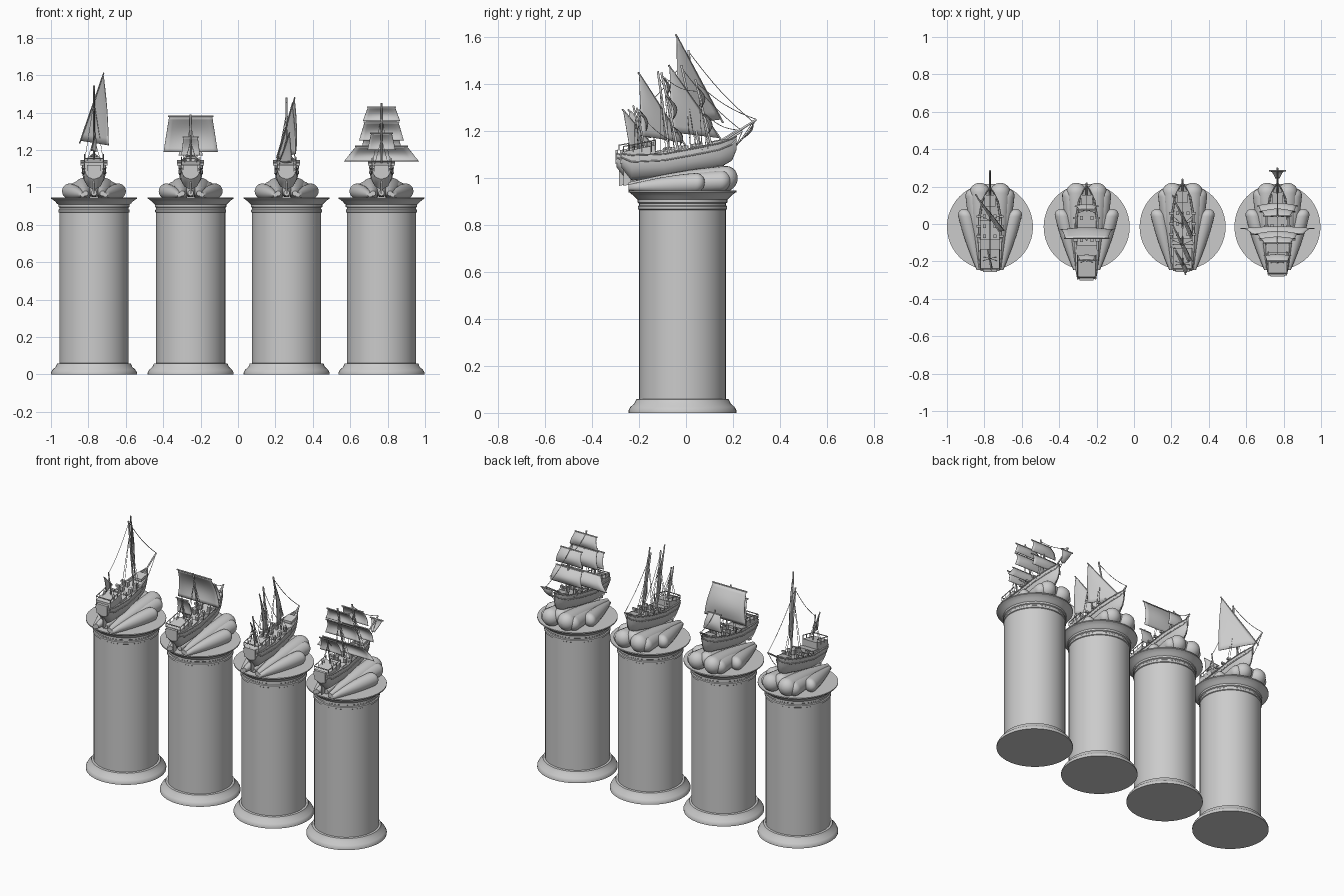
import bpy, bmesh
from math import sin, cos, pi, sqrt
from mathutils import Vector as V

if "Cube" in bpy.data.objects:
    bpy.data.objects.remove(bpy.data.objects["Cube"])

CY = -0.015  # pedestal axis in y


def finish(name, bm, angle=0.6, thick=0):
    bmesh.ops.remove_doubles(bm, verts=bm.verts, dist=1e-5)
    bmesh.ops.recalc_face_normals(bm, faces=bm.faces)
    me = bpy.data.meshes.new(name)
    bm.to_mesh(me)
    bm.free()
    ob = bpy.data.objects.new(name, me)
    bpy.context.collection.objects.link(ob)
    if thick:
        m = ob.modifiers.new("thickness", 'SOLIDIFY')
        m.thickness, m.offset = thick, 0
    bpy.ops.object.select_all(action='DESELECT')
    bpy.context.view_layer.objects.active = ob
    ob.select_set(True)
    bpy.ops.object.shade_smooth_by_angle(angle=angle)
    return ob


def loft(name, rings, closed=True, caps=True, thick=0, angle=0.6):
    bm = bmesh.new()
    rows = [[bm.verts.new(p) for p in r] for r in rings]
    n = len(rows[0])
    for a, b in zip(rows, rows[1:]):
        for i in range(n if closed else n - 1):
            j = (i + 1) % n
            bm.faces.new((a[i], a[j], b[j], b[i]))
    if caps:
        bm.faces.new(rows[0])
        bm.faces.new(rows[-1])
    return finish(name, bm, angle, thick)


def box(name, c, s, pitch=0.2):
    # box sheared to follow the pitched deck
    bm = bmesh.new()
    bmesh.ops.create_cube(bm, size=1)
    for v in bm.verts:
        x, y, z = v.co.x * s[0], v.co.y * s[1], v.co.z * s[2]
        v.co = V((c[0] + x, c[1] + y, c[2] + z + y * pitch))
    return finish(name, bm, 0.3)


def rods(name, paths, r):
    cu = bpy.data.curves.new(name, 'CURVE')
    cu.dimensions, cu.bevel_depth, cu.bevel_resolution = '3D', r, 1
    cu.use_fill_caps = True
    for p in paths:
        sp = cu.splines.new('POLY')
        sp.points.add(len(p) - 1)
        for q, co in zip(sp.points, p):
            q.co = (*co, 1)
    bpy.context.collection.objects.link(bpy.data.objects.new(name, cu))


def rope(a, b, sag=0.02):
    a, b = V(a), V(b)
    return [a.lerp(b, i / 8) - V((0, 0, sag * sin(pi * i / 8))) for i in range(9)]


def sail(name, tl, tr, br, bl, bulge):
    tl, tr, br, bl, bulge = map(V, (tl, tr, br, bl, bulge))
    N = 10
    rows = []
    for j in range(N + 1):
        v = j / N
        rows.append([tl.lerp(tr, i / N).lerp(bl.lerp(br, i / N), v)
                     + bulge * (sin(pi * i / N) * .5 + .5) * sin(pi * v) for i in range(N + 1)])
    loft(name, rows, closed=False, caps=False, thick=0.003)


def square_sail(name, x, y, zt, zb, wt, wb, dy=0.03, bulge=0.03):
    sail(name, (x - wt, y, zt), (x + wt, y, zt), (x + wb, y + dy, zb), (x - wb, y + dy, zb), (0, bulge, 0))
    rods(name + "_yard", [[(x - wt - .006, y, zt), (x + wt + .006, y, zt)]], 0.004)


def lateen(name, x, A, B, C, bulge=0.012):
    A, B, C = [V((x + p[0], p[1], p[2])) for p in (A, B, C)]
    sail(name, A, A, C, B, (bulge, 0, 0))
    rods(name + "_yard", [[A + (A - B) * .02, B + (B - A) * .04]], 0.004)


def pedestal(x):
    prof = [(.23, 0), (.23, .01), (.222, .025), (.205, .04), (.197, .058), (.185, .06), (.185, .865),
            (.19, .868), (.19, .88), (.185, .884), (.185, .892), (.191, .896), (.191, .908),
            (.198, .914), (.208, .925), (.225, .938), (.23, .94), (.23, .947)]
    loft("pedestal", [[(x + r * cos(2*pi*i/48), CY + r * sin(2*pi*i/48), z) for i in range(48)]
                      for r, z in prof])


def wave(x, a, b, r0, r1):
    # teardrop from thin front end a to fat rounded back end b
    a, b = V(a), V(b)
    L = (b - a).length
    te = 1 - r1 / L
    prof = [(0, .001)] + [(te * t / 8, r0 + (r1 - r0) * sin(t / 8 * pi / 2)) for t in range(9)]
    prof += [(te + (1 - te) * sin(k * pi / 14), r1 * cos(k * pi / 14) + .0005) for k in range(1, 8)]
    loft("wave", [[a.lerp(b, t) + V((x + r * cos(2*pi*i/20), 0, r * sin(2*pi*i/20))) for i in range(20)]
                  for t, r in prof], angle=1.2)


def waves(x):
    for s in (-1, 1):
        wave(x, (s * .045, -.245, .968), (s * .055, .22, 1.0), .014, .055)
        wave(x, (s * .06, -.245, .96), (s * .137, .08, .982), .012, .042)
        wave(x, (s * .05, -.22, .965), (s * .09, .19, .99), .012, .045)
    wave(x, (0, -.22, .97), (0, .19, 1.01), .015, .05)


def hull(x, y0, y1, castle):
    st = [(0, 1.045, 1.105, .046), (.09, .99, 1.10, .054), (.37, 1.0, 1.105, .061), (.65, 1.025, 1.13, .058),
          (.85, 1.045, 1.15, .042), (.96, 1.075, 1.17, .017), (1, 1.12, 1.18, .004)]
    sec = [(1, 1), (1.03, .75), (.95, .45), (.65, .15), (.12, 0)]
    rings = []
    for t, zb, zt, w in st:
        y = y0 + (y1 - y0) * t
        half = [(w * a, zb + (zt - zb) * h) for a, h in sec]
        deck = [(-w * .88, zt), (-w * .85, zt - .018), (w * .85, zt - .018), (w * .88, zt)]
        rings.append([(x + a, y, z) for a, z in half] + [(x - a, y, z) for a, z in half[::-1]]
                     + [(x + a, y, z) for a, z in deck])
    loft("hull", rings)
    at = lambda t: y0 + (y1 - y0) * t
    # side mouldings
    for s in (-1, 1):
        for h in (.98, .72):
            rods("hull_wale", [[(x + s * w * 1.03, at(t), zb + (zt - zb) * h) for t, zb, zt, w in st]], .0035)
    # raised stern, transom and bow deck
    box("stern_castle", (x, at(.14), 1.095 + castle / 2), (.1, .11, castle + .01))
    box("stern_deck_step", (x, at(.3), 1.095 + castle / 4), (.108, .07, castle / 2))
    box("bow_deck", (x, at(.85), 1.152), (.06, .06, .016))
    box("transom", (x, at(0), 1.09), (.075, .012, .06))
    box("rudder", (x, at(.05), 1.005), (.008, .03, .07))
    zr = 1.092 + castle
    for s in (-1, 1):
        rods("stern_rail", [[(x + s * .05, at(.02), zr + .018), (x + s * .05, at(.26), zr + .04)]]
             + [[(x + s * .05, at(t), zr - .005), (x + s * .05, at(t), zr + .02 + (t - .02) * .09)]
                for t in (.02, .1, .18, .26)], .0025)
        for t in (.42, .54, .66):
            box("cannon", (x + s * .06, at(t), 1.1 + t * .06), (.025, .012, .012))
            box("deck_crate", (x + s * .028, at(t), 1.085 + t * .07), (.016, .02, .03))
    rods("stern_rail_end", [[(x - .05, at(.02), zr + .018), (x + .05, at(.02), zr + .018)]], .003)


def mast(x, base, top, w=.055, r=.0055):
    rods("mast", [[(x, *base), (x, *top)]], r)
    # shrouds to both sides
    t = V((x, *base)).lerp(V((x, *top)), .8)
    rods("shrouds", [[t, (x + s * w, base[0] + d, base[1] - .01)] for s in (-1, 1) for d in (-.04, -.015)], .0013)


def bowsprit(x, base, tip, heads):
    rods("bowsprit", [[(x, *base), (x, *tip)]], .005)
    rods("stays", [rope((x, *h), (x, *tip)) for h in heads]
         + [rope((x, *tip), (x, base[0] + .01, base[1] - .06), .015)], .0018)


X1, X2, X3, X4 = -.77, -.253, .26, .767
for x in (X1, X2, X3, X4):
    pedestal(x)
    waves(x)

# ship with one great lateen sail
hull(X1, -.25, .19, .045)
mast(X1, (.06, 1.12), (.01, 1.545))
mast(X1, (-.16, 1.12), (-.19, 1.3), .045, .004)
lateen("main_sail", X1, (.05, -.04, 1.605), (-.072, .15, 1.25), (.078, -.035, 1.225))
lateen("mizzen_sail", X1, (.008, -.245, 1.29), (-.012, -.14, 1.2), (.012, -.23, 1.19), .004)
bowsprit(X1, (.15, 1.15), (.285, 1.24), [(.01, 1.54)])
rods("back_stay", [rope((X1, .01, 1.53), (X1, -.19, 1.29))], .0015)

# ship with one broad square sail
hull(X2, -.295, .2, .03)
mast(X2, (-.03, 1.1), (-.085, 1.39))
mast(X2, (.1, 1.13), (.07, 1.29), .045, .0045)
mast(X2, (-.17, 1.1), (-.2, 1.28), .045, .0045)
square_sail("main_sail", X2, -.075, 1.38, 1.19, .115, .145, .045, .03)
square_sail("fore_sail", X2, .075, 1.27, 1.17, .042, .065, .02, .02)
square_sail("mizzen_sail", X2, -.195, 1.27, 1.17, .038, .05, .025, .015)
bowsprit(X2, (.15, 1.16), (.22, 1.205), [(.07, 1.285)])

# ship with a row of lateen sails
hull(X3, -.25, .215, .03)
mast(X3, (.06, 1.12), (-.02, 1.48))
mast(X3, (-.07, 1.11), (-.12, 1.455))
mast(X3, (-.18, 1.11), (-.225, 1.31), .045, .0045)
lateen("fore_sail", X3, (.042, -.07, 1.475), (-.05, .145, 1.17), (.052, -.06, 1.195))
lateen("main_sail", X3, (.03, -.2, 1.445), (-.05, -.01, 1.15), (.048, -.19, 1.18))
lateen("mizzen_sail", X3, (.015, -.268, 1.29), (-.04, -.135, 1.13), (.025, -.24, 1.13), .006)
bowsprit(X3, (.17, 1.16), (.24, 1.2), [(-.02, 1.47)])
rods("mast_stays", [rope((X3, -.12, 1.44), (X3, .06, 1.15)), rope((X3, -.225, 1.3), (X3, -.07, 1.15))], .0015)

# fully rigged ship with stacked square sails
hull(X4, -.275, .215, .025)
mast(X4, (-.03, 1.1), (-.105, 1.45))
mast(X4, (.11, 1.13), (.04, 1.42))
mast(X4, (-.17, 1.1), (-.21, 1.3), .045, .0045)
square_sail("main_top_sail", X4, -.1, 1.43, 1.355, .072, .1, .02, .02)
square_sail("main_mid_sail", X4, -.085, 1.35, 1.25, .09, .12, .03, .03)
square_sail("main_course", X4, -.055, 1.22, 1.14, .135, .2, .03, .025)
square_sail("fore_top_sail", X4, .045, 1.39, 1.3, .07, .095, .02, .025)
square_sail("fore_course", X4, .065, 1.28, 1.19, .09, .11, .03, .03)
square_sail("mizzen_sail", X4, -.2, 1.29, 1.2, .055, .075, .03, .02)
square_sail("sprit_sail", X4, .285, 1.235, 1.17, .04, .012, -.04, .015)
bowsprit(X4, (.16, 1.16), (.3, 1.25), [(.04, 1.41)])
rods("mast_stays", [rope((X4, -.105, 1.44), (X4, .05, 1.37)), rope((X4, -.21, 1.29), (X4, -.04, 1.15))], .0015)
